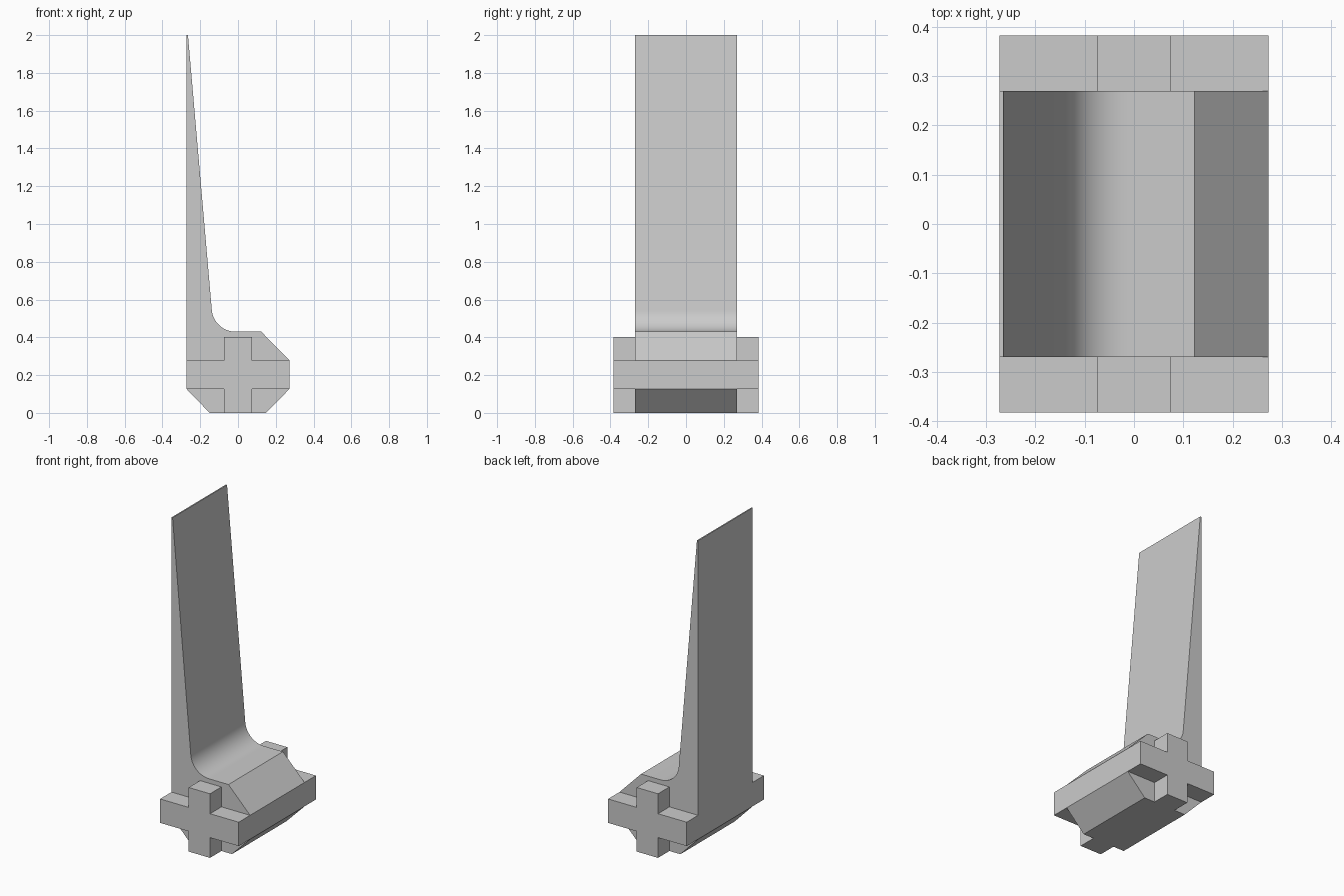
import bpy, bmesh, math

cube = bpy.data.objects.get("Cube")
if cube:
    bpy.data.objects.remove(cube, do_unlink=True)

grey = bpy.data.materials.new("plain_grey")
grey.use_nodes = True
grey.diffuse_color = (0.6, 0.6, 0.6, 1)
grey.node_tree.nodes["Principled BSDF"].inputs["Base Color"].default_value = (0.6, 0.6, 0.6, 1)


def extrude_profile(name, points, y0, y1):
    """Solid from an x-z outline, extruded along y."""
    bm = bmesh.new()
    face = bm.faces.new([bm.verts.new((x, y0, z)) for x, z in points])
    moved = bmesh.ops.extrude_face_region(bm, geom=[face])["geom"]
    verts = [v for v in moved if isinstance(v, bmesh.types.BMVert)]
    bmesh.ops.translate(bm, verts=verts, vec=(0, y1 - y0, 0))
    bmesh.ops.recalc_face_normals(bm, faces=bm.faces)
    mesh = bpy.data.meshes.new(name)
    bm.to_mesh(mesh)
    bm.free()
    mesh.materials.append(grey)
    obj = bpy.data.objects.new(name, mesh)
    bpy.context.collection.objects.link(obj)
    bpy.ops.object.select_all(action='DESELECT')
    obj.select_set(True)
    bpy.context.view_layer.objects.active = obj
    bpy.ops.object.shade_smooth_by_angle(angle=math.radians(25))
    return obj


half, inner, outer = 0.273, 0.27, 0.383
shelf, radius, slope = 0.43, 0.126, 0.0868

# Fillet between the tapered blade and the flat shelf
tilt = math.atan(slope)
centre_z = shelf + radius
tangent_z = centre_z - radius * math.sin(tilt)
centre_x = -0.265 + (2 - tangent_z) * slope + radius * math.cos(tilt)
steps = 16
fillet = []
for i in range(steps + 1):
    a = math.pi + tilt + (math.pi / 2 - tilt) * i / steps
    fillet.append((centre_x + radius * math.cos(a), centre_z + radius * math.sin(a)))

# Blade and chamfered base in one outline
outline = [(-half, 2), (-0.265, 2)] + fillet + [
    (0.123, shelf), (half, 0.277), (half, 0.127),
    (0.147, 0), (-0.15, 0), (-half, 0.127)]
extrude_profile("blade_and_base", outline, -inner, inner)

# Cross-shaped end pegs
arm, low, high, top = 0.074, 0.127, 0.277, 0.402
right_side = [(arm, 0), (arm, low), (half, low), (half, high), (arm, high), (arm, top)]
cross = right_side + [(-x, z) for x, z in reversed(right_side)]
extrude_profile("front_cross_peg", cross, -outer, -inner)
extrude_profile("back_cross_peg", cross, inner, outer)
